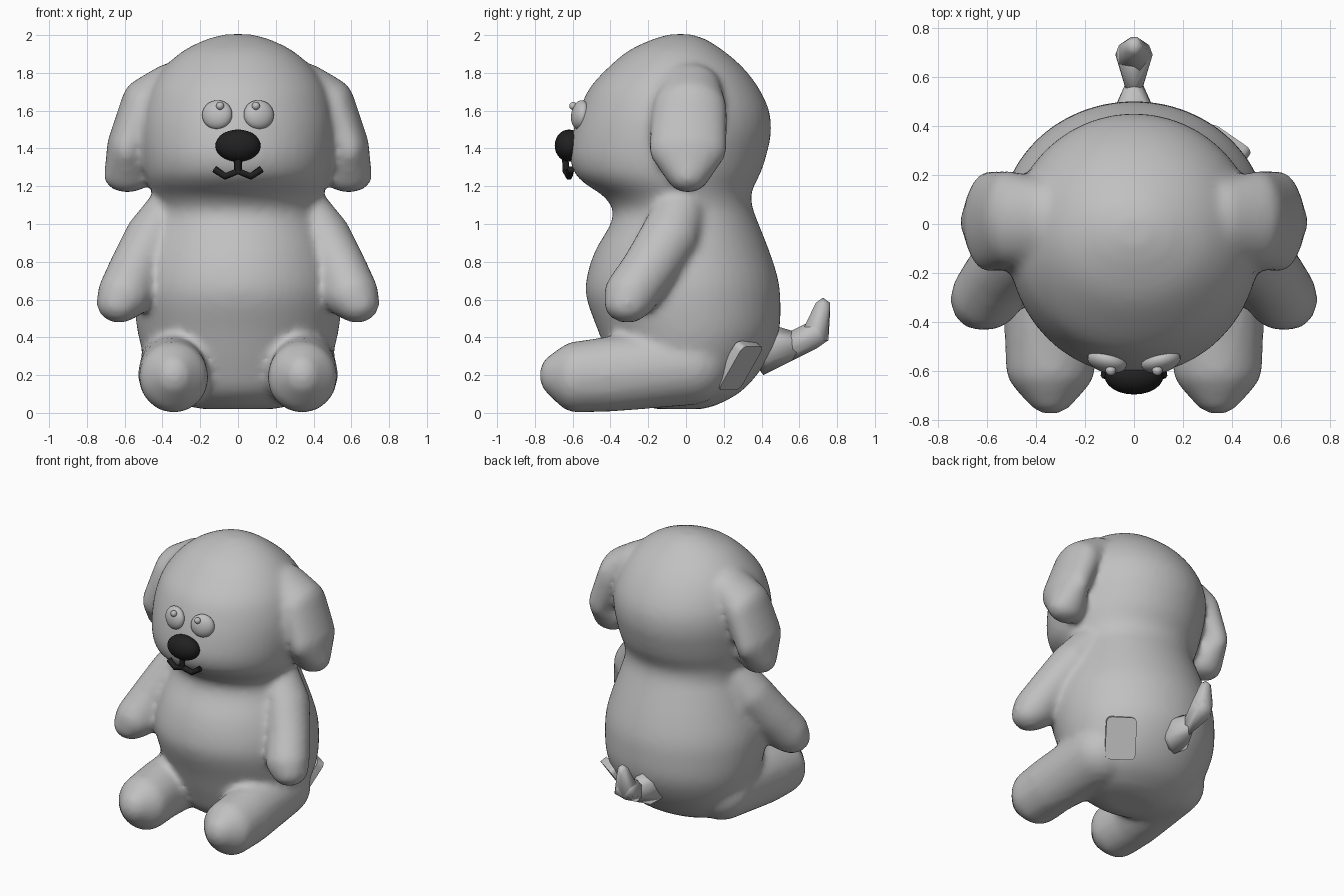
import bpy, bmesh, math
from mathutils import Vector, Matrix

cube = bpy.data.objects.get("Cube")
if cube:
    bpy.data.objects.remove(cube, do_unlink=True)


def material(name, rgb):
    m = bpy.data.materials.new(name)
    m.use_nodes = True
    m.diffuse_color = (*rgb, 1)
    m.node_tree.nodes["Principled BSDF"].inputs["Base Color"].default_value = (*rgb, 1)
    return m


GREY = material("grey_plush", (0.53, 0.53, 0.53))
BLACK = material("black_felt", (0.015, 0.015, 0.015))


def make(name, bm, mat):
    bmesh.ops.recalc_face_normals(bm, faces=bm.faces)
    mesh = bpy.data.meshes.new(name)
    bm.to_mesh(mesh)
    bm.free()
    mesh.materials.append(mat)
    mesh.shade_smooth()
    ob = bpy.data.objects.new(name, mesh)
    bpy.context.collection.objects.link(ob)
    return ob


def ball_points(p, detail):
    """Points of an ellipsoid given as (x, y, z, rx, ry, rz)."""
    tmp = bmesh.new()
    bmesh.ops.create_icosphere(tmp, subdivisions=detail, radius=1)
    pts = [Vector(p[:3]) + v.co * Vector(p[3:]) for v in tmp.verts]
    tmp.free()
    return pts


def add_limb(bm, stations, side=1, detail=3):
    """Stuffed limb: hulls wrapped round each neighbouring pair of ellipsoids."""
    for a, b in zip(stations, stations[1:]):
        pts = ball_points(a, detail) + ball_points(b, detail)
        verts = [bm.verts.new((p.x * side, p.y, p.z)) for p in pts]
        bmesh.ops.convex_hull(bm, input=verts)
        bmesh.ops.delete(bm, geom=[v for v in verts if v.is_valid and not v.link_faces],
                         context='VERTS')


def smooth_rows(rows, steps=4):
    """Curve the rows through one another (Catmull-Rom)."""
    r = [Vector(row) for row in (rows[0], *rows, rows[-1])]
    out = []
    for a, b, c, d in zip(r, r[1:], r[2:], r[3:]):
        for t in (i / steps for i in range(steps)):
            out.append(b + (c - a) * t / 2 + (a - b * 2.5 + c * 2 - d / 2) * t ** 2
                       + ((b - c) * 1.5 + (d - a) / 2) * t ** 3)
    return out + [r[-1]]


def add_loft(bm, rows, n=48):
    """Stack of elliptical rings given as (z, half width, front y, back y)."""
    rings = []
    for z, w, front, back in rows:
        mid, depth = (front + back) / 2, (back - front) / 2
        rings.append([bm.verts.new((w * math.cos(t), mid + depth * math.sin(t), z))
                      for t in (2 * math.pi * i / n for i in range(n))])
    for lo, hi in zip(rings, rings[1:]):
        for i in range(n):
            j = (i + 1) % n
            bm.faces.new((lo[i], lo[j], hi[j], hi[i]))
    bm.faces.new(rings[0][::-1])
    bm.faces.new(rings[-1])


# Torso and head rings, bottom to top
TORSO = [(.02, .18, -.15, .08), (.045, .3, -.24, .17), (.12, .41, -.34, .3), (.25, .48, -.4, .41),
         (.42, .53, -.46, .49), (.6, .55, -.525, .5), (.72, .54, -.525, .485),
         (.86, .5, -.48, .44), (1.0, .45, -.4, .385), (1.08, .43, -.39, .355),
         (1.15, .445, -.44, .345), (1.21, .47, -.53, .365), (1.27, .49, -.59, .395),
         (1.36, .505, -.615, .425), (1.48, .515, -.6, .45), (1.6, .505, -.565, .44),
         (1.72, .465, -.51, .385), (1.83, .39, -.41, .3), (1.92, .285, -.3, .195),
         (1.98, .16, -.17, .1), (2.005, .06, -.08, .02)]
ARM = [(.375, -.04, 1.06, .12, .14, .13), (.46, -.09, .93, .14, .16, .14),
       (.54, -.19, .77, .14, .15, .14), (.6, -.29, .63, .145, .145, .14),
       (.63, -.31, .58, .12, .125, .105)]
LEG = [(.3, .02, .25, .22, .22, .21), (.345, -.4, .205, .185, .18, .2),
       (.34, -.58, .19, .185, .15, .19), (.34, -.72, .2, .09, .055, .1)]
EAR = [(.37, .02, 1.74, .1, .16, .11), (.51, .02, 1.6, .115, .2, .17),
       (.59, .01, 1.4, .105, .21, .14), (.585, .01, 1.25, .125, .11, .085)]

# Stuffed body with limbs and ears sewn into one skin
bm = bmesh.new()
add_loft(bm, smooth_rows(TORSO))
for side in (1, -1):
    for limb in (ARM, LEG, EAR):
        add_limb(bm, limb, side)
body = make("plush_body", bm, GREY)
skin = body.modifiers.new("sewn_skin", 'REMESH')
skin.mode = 'VOXEL'
skin.voxel_size = 0.022
skin.use_smooth_shade = True
soft = body.modifiers.new("soft_seams", 'SMOOTH')
soft.factor = 0.5
soft.iterations = 8

# Upturned tail
bm = bmesh.new()
add_limb(bm, [(0, .41, .34, .12, .07, .14), (0, .56, .355, .04, .05, .08),
              (0, .69, .42, .085, .075, .08), (0, .725, .56, .04, .045, .05)], detail=1)
make("tail", bm, GREY)


def ellipsoid(name, loc, size, mat, turn=0.0, tilt=0.0):
    bm = bmesh.new()
    frame = (Matrix.Translation(loc) @ Matrix.Rotation(turn, 4, 'Z')
             @ Matrix.Rotation(tilt, 4, 'X') @ Matrix.Diagonal((*size, 1)))
    bmesh.ops.create_uvsphere(bm, u_segments=24, v_segments=14, radius=1, matrix=frame)
    return make(name, bm, mat)


# Eyes with small bead pupils, and the nose
for side, label in ((1, "left"), (-1, "right")):
    ellipsoid(label + "_eye", (.11 * side, -.56, 1.578), (.082, .045, .078), GREY,
              turn=.25 * side, tilt=-.15)
    ellipsoid(label + "_pupil", (.095 * side, -.597, 1.625), (.021, .021, .021), GREY)
ellipsoid("nose", (0, -.62, 1.415), (.12, .075, .085), BLACK)

# Stitched mouth
curve = bpy.data.curves.new("mouth", 'CURVE')
curve.dimensions = '3D'
curve.bevel_depth = 0.02
curve.bevel_resolution = 1
curve.use_fill_caps = True
for path in ([(-.125, -.61, 1.29), (-.068, -.62, 1.252), (0, -.635, 1.28),
              (.068, -.62, 1.252), (.125, -.61, 1.29)],
             [(0, -.64, 1.36), (0, -.635, 1.28)]):
    line = curve.splines.new('POLY')
    line.points.add(len(path) - 1)
    for point, co in zip(line.points, path):
        point.co = (*co, 1)
curve.materials.append(BLACK)
bpy.context.collection.objects.link(bpy.data.objects.new("mouth", curve))

# Rounded tag sewn on the lower left of the back
bm = bmesh.new()
across = Vector((-.16, .11, 0)).normalized()
up = Vector((.09, .13, .23)).normalized()
axes = Matrix((across, up, across.cross(up))).transposed().to_4x4()
bmesh.ops.create_cube(bm, size=1, matrix=Matrix.Diagonal((.2, .28, .05, 1)))
upright = [e for e in bm.edges if abs((e.verts[0].co - e.verts[1].co).z) > .01]
bmesh.ops.bevel(bm, geom=upright, offset=.035, segments=4, profile=.5, affect='EDGES')
bm.transform(Matrix.Translation((.345, .275, .25)) @ axes)
tag = make("tag", bm, GREY)
tag.data.set_sharp_from_angle(angle=math.radians(40))
